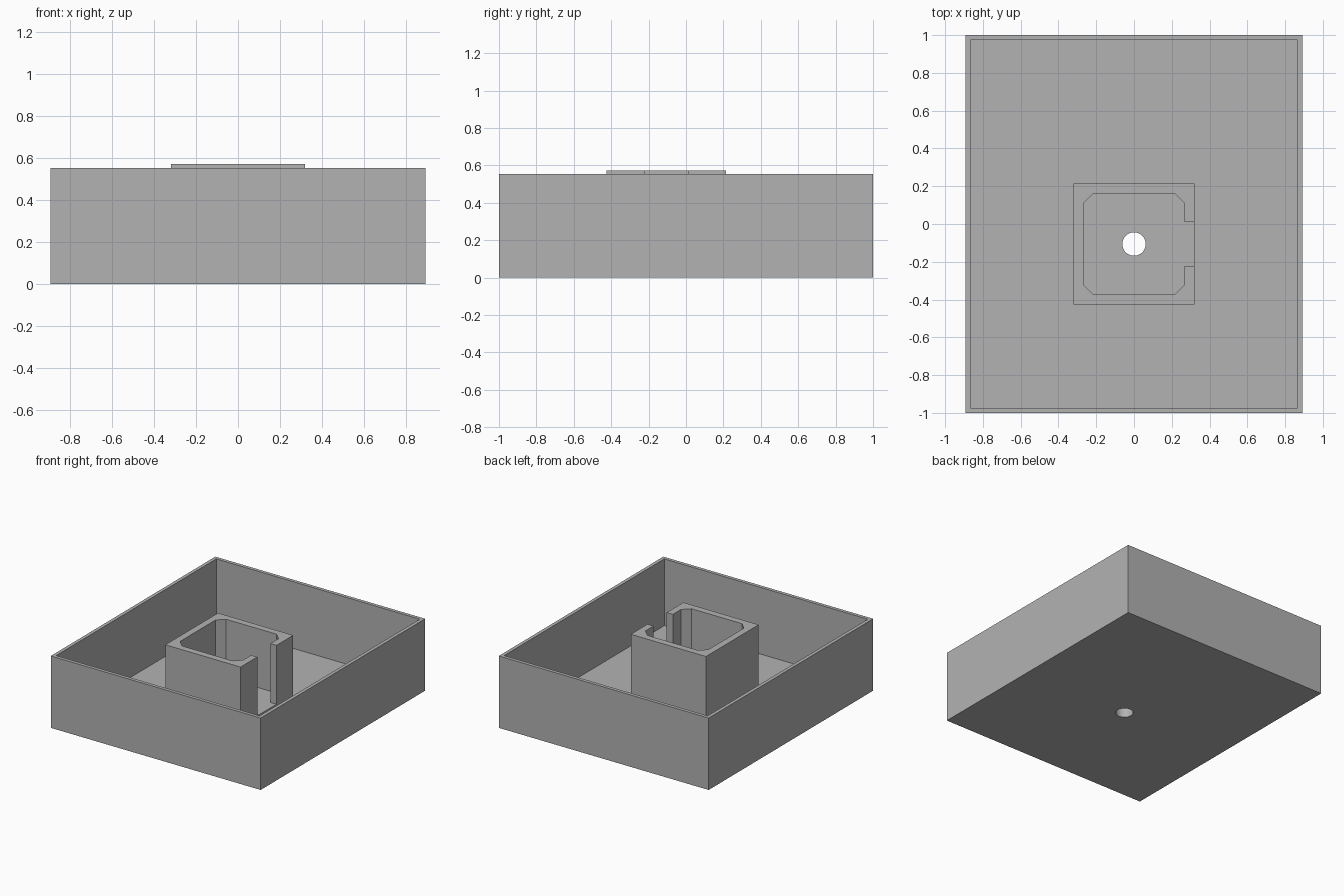
import bpy, bmesh, math

if "Cube" in bpy.data.objects:
    bpy.data.objects.remove(bpy.data.objects["Cube"], do_unlink=True)

# Main sizes
HALF_X, HALF_Y, RIM = 0.893, 1.0, 0.553
WALL, FLOOR = 0.027, 0.04
CENTRE_Y = -0.106
HOLDER, POCKET, HOLDER_TOP, POCKET_FLOOR = 0.32, 0.268, 0.573, 0.12
CHAMFER, SLOT, HOLE = 0.053, 0.117, 0.062

grey = bpy.data.materials.new("plain grey")
grey.use_nodes = True
colour = (0.448, 0.448, 0.448, 1)
grey.diffuse_color = colour
grey.node_tree.nodes["Principled BSDF"].inputs["Base Color"].default_value = colour


def prism(name, outline, bottom, top):
    """Extrude a counter-clockwise outline from bottom to top."""
    bm = bmesh.new()
    base = bm.faces.new([bm.verts.new((x, y, bottom)) for x, y in outline])
    side = bmesh.ops.extrude_face_region(bm, geom=[base])["geom"]
    bmesh.ops.translate(bm, vec=(0, 0, top - bottom),
                        verts=[v for v in side if isinstance(v, bmesh.types.BMVert)])
    bmesh.ops.recalc_face_normals(bm, faces=bm.faces)
    mesh = bpy.data.meshes.new(name)
    bm.to_mesh(mesh)
    bm.free()
    mesh.materials.append(grey)
    obj = bpy.data.objects.new(name, mesh)
    bpy.context.collection.objects.link(obj)
    return obj


def rectangle(hx, hy, cy=0):
    return [(-hx, cy - hy), (hx, cy - hy), (hx, cy + hy), (-hx, cy + hy)]


def combine(target, tool, operation):
    """Apply a boolean and discard the tool."""
    mod = target.modifiers.new(operation, "BOOLEAN")
    mod.object, mod.operation, mod.solver = tool, operation, "EXACT"
    bpy.context.view_layer.objects.active = target
    bpy.ops.object.modifier_apply(modifier=mod.name)
    bpy.data.objects.remove(tool, do_unlink=True)


# Open tray
tray = prism("tray", rectangle(HALF_X, HALF_Y), 0, RIM)
combine(tray, prism("tray_cavity", rectangle(HALF_X - WALL, HALF_Y - WALL),
                    FLOOR, 1), "DIFFERENCE")

# Square holder standing on the tray floor
combine(tray, prism("holder", rectangle(HOLDER, HOLDER, CENTRE_Y),
                    FLOOR / 2, HOLDER_TOP), "UNION")

# Chamfered pocket with a side slot; the upper half mirrors the lower half
inner = POCKET - CHAMFER
lower = [(-POCKET, -inner), (-inner, -POCKET), (inner, -POCKET),
         (POCKET, -inner), (POCKET, -SLOT), (HOLDER + 0.1, -SLOT)]
pocket = lower + [(x, -y) for x, y in reversed(lower)]
combine(tray, prism("pocket", [(x, y + CENTRE_Y) for x, y in pocket],
                    POCKET_FLOOR, 1), "DIFFERENCE")

# Round hole through the base
angles = [math.tau * i / 48 for i in range(48)]
circle = [(HOLE * math.cos(a), CENTRE_Y + HOLE * math.sin(a)) for a in angles]
combine(tray, prism("hole", circle, -0.1, 0.3), "DIFFERENCE")

# Smooth the hole wall, keep every corner sharp
bpy.ops.object.select_all(action="DESELECT")
tray.select_set(True)
bpy.context.view_layer.objects.active = tray
bpy.ops.object.shade_smooth_by_angle(angle=math.radians(30))
tray.name = "tray_with_holder"
